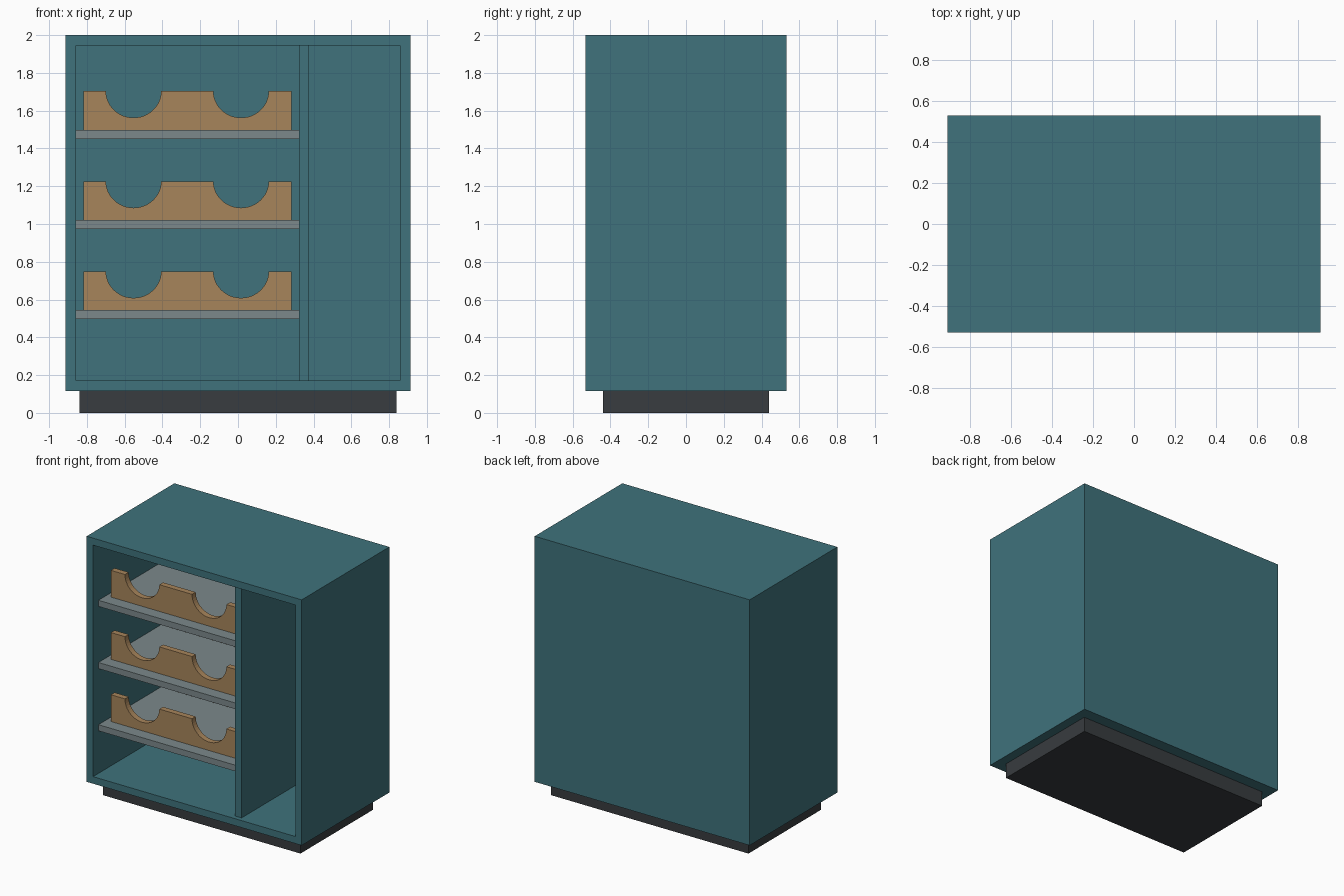
import bpy, bmesh, math

if "Cube" in bpy.data.objects:
    bpy.data.objects.remove(bpy.data.objects["Cube"])


def material(name, rgb):
    m = bpy.data.materials.new(name)
    m.diffuse_color = (*rgb, 1)
    m.use_nodes = True
    m.node_tree.nodes["Principled BSDF"].inputs["Base Color"].default_value = m.diffuse_color
    return m


TEAL = material("teal_paint", (0.05, 0.17, 0.2))
WOOD = material("wood", (0.39, 0.235, 0.105))
STEEL = material("grey_shelf", (0.2, 0.25, 0.26))
DARK = material("dark_base", (0.04, 0.045, 0.05))


def finish(name, bm, mat):
    bmesh.ops.recalc_face_normals(bm, faces=bm.faces)
    me = bpy.data.meshes.new(name)
    bm.to_mesh(me)
    bm.free()
    me.materials.append(mat)
    ob = bpy.data.objects.new(name, me)
    bpy.context.collection.objects.link(ob)
    return ob


def box_bm(lo, hi):
    bm = bmesh.new()
    bmesh.ops.create_cube(bm, size=1)
    for v in bm.verts:
        v.co = [(a + b) / 2 + c * (b - a) for a, b, c in zip(lo, hi, v.co)]
    return bm


def box(name, lo, hi, mat):
    return finish(name, box_bm(lo, hi), mat)


# Cabinet body: a box with its front face inset and pushed back
W, D, Z0, T = 0.912, 0.531, 0.117, 0.054
bm = box_bm((-W, -D, Z0), (W, D, 2))
bm.normal_update()
front = min(bm.faces, key=lambda f: f.calc_center_median().y)
bmesh.ops.inset_region(bm, faces=[front], thickness=T, use_even_offset=True)
new = bmesh.ops.extrude_discrete_faces(bm, faces=[front])["faces"][0]
for v in new.verts:
    v.co.y = D - T
finish("cabinet_body", bm, TEAL)

# Recessed plinth and upright divider
box("plinth", (-0.838, -0.44, 0), (0.838, 0.44, Z0), DARK)
box("divider", (0.323, -0.495, Z0 + T), (0.377, D - T, 2 - T), TEAL)


# Bottle cradle: a board with two round scoops in its top edge
def cradle(name, y, z):
    x0, x1, h, r, t = -0.818, 0.282, 0.205, 0.146, 0.045
    pts = [(x0, 0), (x0, h)]
    for cx in (-0.553, 0.016):
        for i in range(25):
            a = math.pi * (1 + i / 24)
            pts.append((cx + r * math.cos(a), h + 0.96 * r * math.sin(a)))
    pts += [(x1, h), (x1, 0)]
    bm = bmesh.new()
    face = bm.faces.new([bm.verts.new((px, y, z + pz)) for px, pz in pts])
    ext = bmesh.ops.extrude_face_region(bm, geom=[face])["geom"]
    bmesh.ops.translate(bm, vec=(0, t, 0),
                        verts=[g for g in ext if isinstance(g, bmesh.types.BMVert)])
    finish(name, bm, WOOD)


# Three shelves, each with a front and a rear cradle
for i, top in enumerate((0.544, 1.021, 1.498)):
    box(f"shelf_{i}", (-W + T, -0.465, top - 0.047), (0.323, D - T, top), STEEL)
    cradle(f"front_cradle_{i}", -0.372, top)
    cradle(f"rear_cradle_{i}", 0.29, top)
